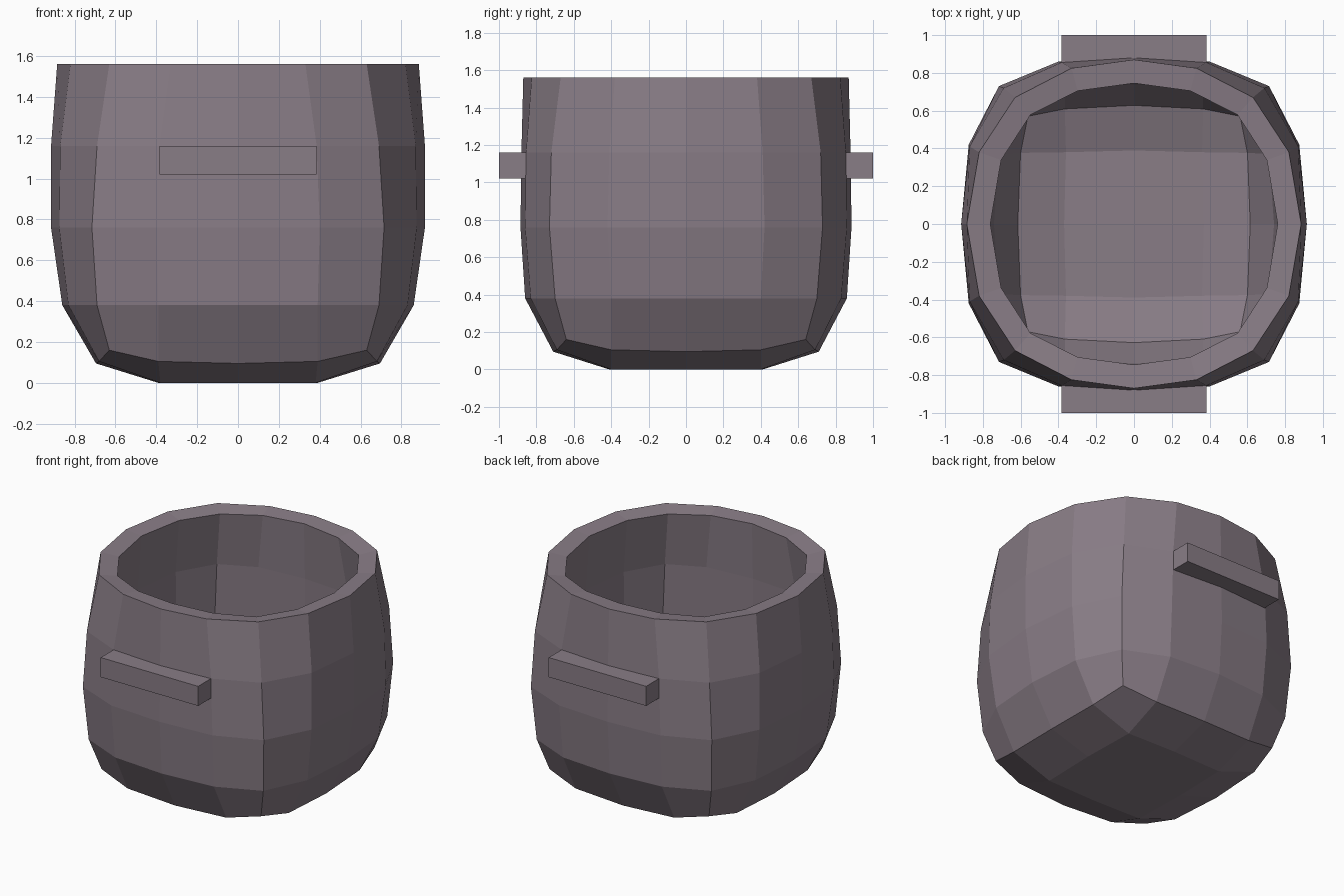
import bpy, bmesh

if "Cube" in bpy.data.objects:
    bpy.data.objects.remove(bpy.data.objects["Cube"])

mat = bpy.data.materials.new("dull_metal")
mat.diffuse_color = (0.25, 0.205, 0.24, 1)
mat.use_nodes = True
mat.node_tree.nodes["Principled BSDF"].inputs["Base Color"].default_value = mat.diffuse_color


def add_object(name, bm):
    bmesh.ops.recalc_face_normals(bm, faces=bm.faces)
    me = bpy.data.meshes.new(name)
    bm.to_mesh(me)
    bm.free()
    me.materials.append(mat)
    ob = bpy.data.objects.new(name, me)
    bpy.context.collection.objects.link(ob)
    return ob


# Pot body: one quarter of the rounded box, five points per ring
rings = [
    [(0, .71, .095), (.39, .69, .105), (.63, .64, .16), (.68, .40, .105), (.695, 0, .095)],
    [(0, .86, .38), (.39, .83, .38), (.69, .70, .38), (.83, .40, .38), (.86, 0, .38)],
    [(0, .885, .76), (.40, .86, .76), (.715, .73, .76), (.875, .42, .76), (.915, 0, .76)],
    [(0, .88, 1.16), (.385, .855, 1.16), (.69, .72, 1.16), (.87, .41, 1.16), (.915, 0, 1.16)],
    [(0, .87, 1.56), (.33, .825, 1.56), (.63, .67, 1.56), (.82, .38, 1.56), (.885, 0, 1.56)],
]
bm = bmesh.new()
v = [[bm.verts.new(p) for p in ring] for ring in rings]
for a, b in zip(v, v[1:]):
    for i in range(4):
        bm.faces.new((a[i], b[i], b[i + 1], a[i + 1]))

# Flat bottom patch of the same quarter
c, m1, m2, m3 = [bm.verts.new((x, y, 0)) for x, y in ((0, 0), (0, .41), (.38, .40), (.39, 0))]
p = v[0]
for f in ((c, m1, m2, m3), (m1, p[0], p[1], m2), (m2, p[1], p[2], p[3]), (m3, m2, p[3], p[4])):
    bm.faces.new(f)
# make the open shell face outwards
bmesh.ops.recalc_face_normals(bm, faces=bm.faces)
bm.normal_update()
if next(f for f in bm.faces if c in f.verts).normal.z > 0:
    bmesh.ops.reverse_faces(bm, faces=bm.faces)
me = bpy.data.meshes.new("pot_body")
bm.to_mesh(me)
bm.free()
me.materials.append(mat)
pot = bpy.data.objects.new("pot_body", me)
bpy.context.collection.objects.link(pot)
mir = pot.modifiers.new("mirror", 'MIRROR')
mir.use_axis = (True, True, False)
sol = pot.modifiers.new("wall", 'SOLIDIFY')
sol.thickness = 0.125
sol.offset = -1

# Handles: straight bars, front and back, sunk slightly into the wall
for name, s in (("front_handle", -1), ("back_handle", 1)):
    bm = bmesh.new()
    bmesh.ops.create_cube(bm, size=1)
    for w in bm.verts:
        w.co = (w.co.x * .77, s * (.915 + w.co.y * .17), 1.09 + w.co.z * .14)
    add_object(name, bm)
